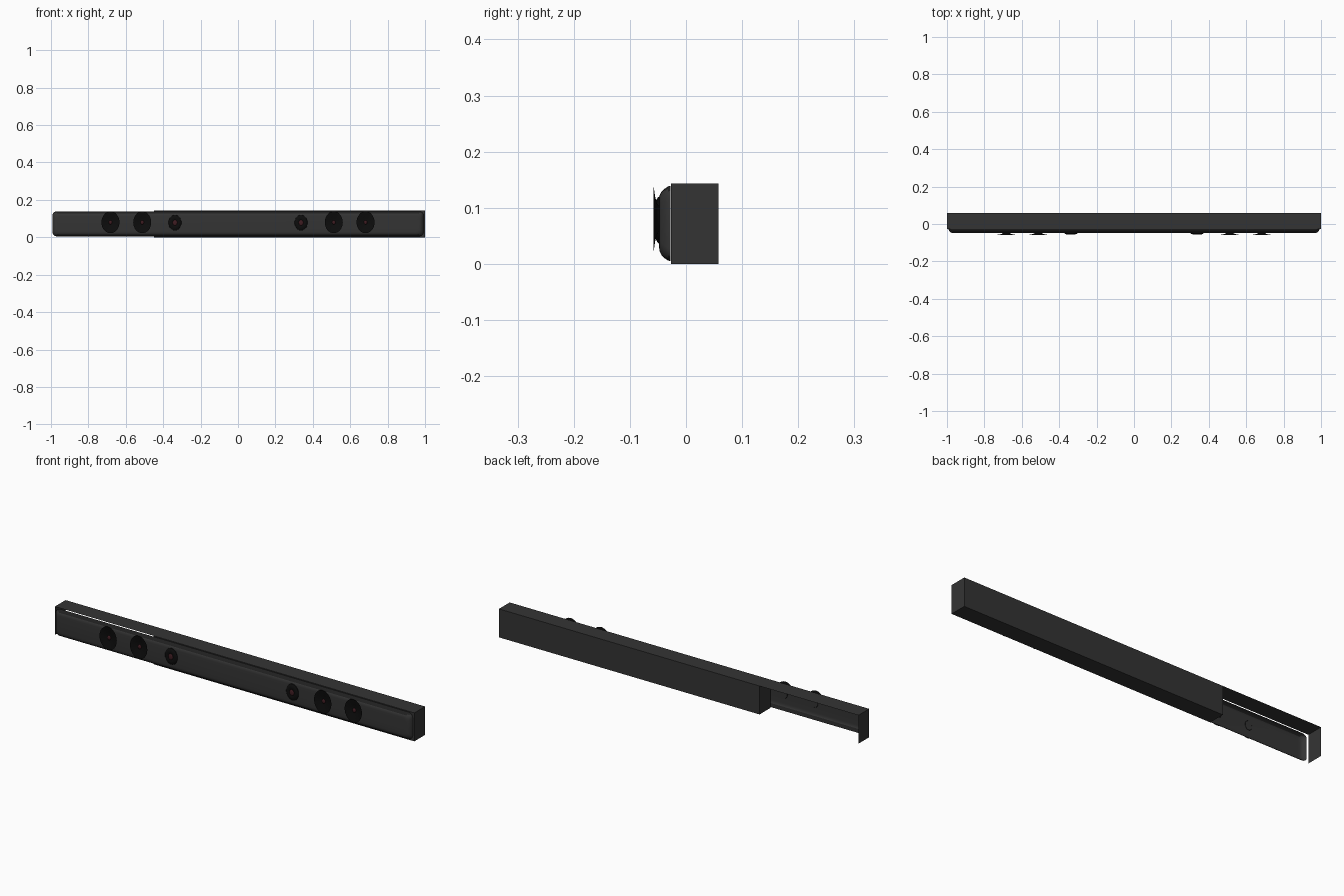
import bpy, bmesh, math

cube = bpy.data.objects.get("Cube")
if cube:
    bpy.data.objects.remove(cube, do_unlink=True)


def material(name, r, g, b):
    m = bpy.data.materials.new(name)
    m.use_nodes = True
    m.diffuse_color = (r, g, b, 1)
    bsdf = m.node_tree.nodes["Principled BSDF"]
    bsdf.inputs["Base Color"].default_value = (r, g, b, 1)
    bsdf.inputs["Roughness"].default_value = 0.7
    return m


GREY = material("charcoal", 0.034, 0.034, 0.034)
EDGE = material("dark edge", 0.014, 0.014, 0.014)
BLACK = material("speaker black", 0.004, 0.004, 0.004)
RED = material("dark red", 0.05, 0.012, 0.016)


def finish(name, bm, mats, smooth=None):
    me = bpy.data.meshes.new(name)
    bm.to_mesh(me)
    bm.free()
    ob = bpy.data.objects.new(name, me)
    bpy.context.collection.objects.link(ob)
    for m in mats:
        me.materials.append(m)
    if smooth:
        bpy.ops.object.select_all(action='DESELECT')
        ob.select_set(True)
        bpy.context.view_layer.objects.active = ob
        bpy.ops.object.shade_smooth_by_angle(angle=math.radians(smooth))
    return ob


def bridge(bm, a, b):
    n = len(a)
    return [bm.faces.new((a[i], a[(i + 1) % n], b[(i + 1) % n], b[i])) for i in range(n)]


def sheet(name, corners):
    bm = bmesh.new()
    bm.faces.new([bm.verts.new(c) for c in corners])
    finish(name, bm, [GREY])


FRONT, BACK, TOP, CUT = -0.027, 0.058, 0.143, -0.45

# Closed main cabinet
bm = bmesh.new()
bmesh.ops.create_cube(bm, size=1)
for v in bm.verts:
    v.co.x = 1 if v.co.x > 0 else CUT
    v.co.y = BACK if v.co.y > 0 else FRONT
    v.co.z = TOP if v.co.z > 0 else 0
finish("cabinet", bm, [GREY])

# Open bay: only the top sheet and the end cap
sheet("bay_top", [(-1, FRONT, TOP), (CUT, FRONT, TOP), (CUT, BACK, TOP), (-1, BACK, TOP)])
sheet("bay_end_cap", [(-1, FRONT, 0), (-1, FRONT, TOP), (-1, BACK, TOP), (-1, BACK, 0)])


# Front panel: an open shell of rounded rectangles, stepping in towards the front
def rounded_ring(bm, y, inset, radius=0.022, steps=5):
    hx, hz, mid = 0.992 - inset, 0.067 - inset, 0.072
    ring = []
    for k, (sx, sz) in enumerate([(1, 1), (-1, 1), (-1, -1), (1, -1)]):
        for i in range(steps + 1):
            a = math.pi / 2 * (k + i / steps)
            ring.append(bm.verts.new((sx * (hx - radius) + radius * math.cos(a), y,
                                      mid + sz * (hz - radius) + radius * math.sin(a))))
    return ring


bm = bmesh.new()
steps = [(-0.028, 0), (-0.032, 0.001), (-0.038, 0.005), (-0.044, 0.011),
         (-0.047, 0.017), (-0.048, 0.025)]
rings = [rounded_ring(bm, y, inset) for y, inset in steps]
for a, b in zip(rings, rings[1:]):
    bridge(bm, a, b)
bm.faces.new(rings[-1])
bmesh.ops.recalc_face_normals(bm, faces=bm.faces)
if min(bm.faces, key=lambda f: f.calc_center_median().y).normal.y > 0:
    bmesh.ops.reverse_faces(bm, faces=bm.faces)
for f in bm.faces:
    f.material_index = 1 if abs(f.normal.z) > 0.6 else 0
finish("front_panel", bm, [GREY, EDGE], 30)


# Speakers: an elliptical profile swept round the y axis
def speaker(name, x, z, profile, red_rings, squash=0.83, sides=32):
    bm = bmesh.new()
    rings = []
    for y, r in profile:
        rings.append([bm.verts.new((x + squash * r * math.cos(2 * math.pi * i / sides), y,
                                    z + r * math.sin(2 * math.pi * i / sides)))
                      for i in range(sides)])
    for a, b in zip(rings, rings[1:]):
        bridge(bm, a, b)
    bm.faces.new(rings[-1])
    bmesh.ops.recalc_face_normals(bm, faces=bm.faces)
    for f in bm.faces:
        c = f.calc_center_median()
        if math.hypot((c.x - x) / squash, c.z - z) < red_rings and c.y < -0.0495:
            f.material_index = 1
    finish(name, bm, [BLACK, RED], 40)


# Flared horn, back of the flare first, then the bowl and the centre cap
horn = [(-0.047, 0.022), (-0.051, 0.026), (-0.054, 0.036), (-0.0565, 0.047), (-0.058, 0.058),
        (-0.0572, 0.055), (-0.0555, 0.043), (-0.053, 0.030), (-0.050, 0.018),
        (-0.0498, 0.011), (-0.052, 0.010), (-0.054, 0.006)]
# Small dome with a rounded ring
dome = [(-0.047, 0.042), (-0.050, 0.041), (-0.054, 0.034), (-0.056, 0.026),
        (-0.055, 0.020), (-0.054, 0.015), (-0.056, 0.012), (-0.057, 0.006)]

for side, s in (("left", 1), ("right", -1)):
    speaker(side + "_outer_woofer", s * 0.682, 0.08, horn, 0.011)
    speaker(side + "_inner_woofer", s * 0.512, 0.08, horn, 0.011)
    speaker(side + "_tweeter", s * 0.337, 0.078, dome, 0.0145)
